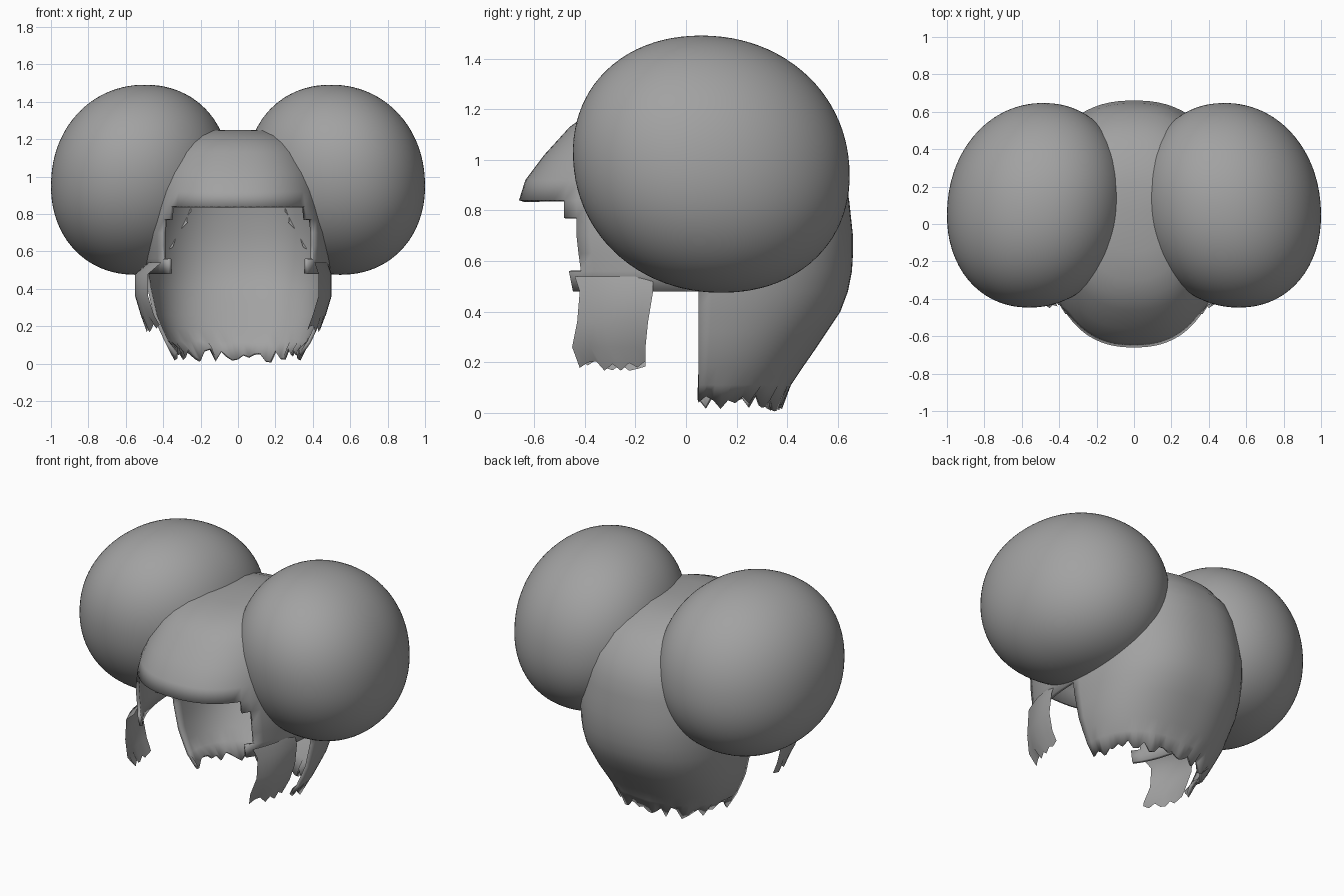
import bpy, bmesh, math, random

if "Cube" in bpy.data.objects:
    bpy.data.objects.remove(bpy.data.objects["Cube"])

random.seed(3)
grey = bpy.data.materials.new("hair_grey")
grey.diffuse_color = (0.36, 0.36, 0.36, 1)
grey.use_nodes = True
grey.node_tree.nodes["Principled BSDF"].inputs["Base Color"].default_value = grey.diffuse_color

# Head of hair: height, half width, front y, back y
ROWS = [(1.25, .03, .02, .08), (1.245, .18, -.15, .22), (1.22, .26, -.30, .32),
        (1.18, .33, -.39, .42), (1.13, .38, -.46, .50), (1.02, .44, -.56, .59),
        (.92, .465, -.635, .63), (.84, .48, -.66, .645), (.70, .50, -.66, .66),
        (.58, .50, -.64, .66), (.43, .49, -.60, .63), (.25, .45, -.5, .51),
        (.12, .395, -.43, .42), (.04, .34, -.4, .38)]
MID, POWER = .05, 2.4


def row_at(z):
    for a, b in zip(ROWS, ROWS[1:]):
        if a[0] >= z >= b[0]:
            t = (a[0] - z) / (a[0] - b[0])
            return [p + (q - p) * t for p, q in zip(a, b)]
    return ROWS[-1]


def inside_head(co, limit):
    if co.z > 1.25:
        return False
    _, hx, yf, yb = row_at(co.z)
    depth = (yb - MID) if co.y > MID else (MID - yf)
    return abs(co.x / hx) ** POWER + abs((co.y - MID) / depth) ** POWER < limit


def finish(bm, name):
    me = bpy.data.meshes.new(name)
    bm.to_mesh(me)
    bm.free()
    me.materials.append(grey)
    for p in me.polygons:
        p.use_smooth = True
    ob = bpy.data.objects.new(name, me)
    bpy.context.collection.objects.link(ob)
    return ob


# Head shell as stacked rounded rings with a ragged hem
SEG = 72
heights = [r[0] for r in ROWS[:8]] + [.77, .70, .63, .56, .48, .40, .32, .25, .18, .11, .04]
bm = bmesh.new()
rings = []
for i, z in enumerate(heights):
    _, hx, yf, yb = row_at(z)
    ring = []
    for k in range(SEG):
        a = 2 * math.pi * k / SEG
        s, c = math.sin(a), math.cos(a)
        r = (abs(s) ** POWER + abs(c) ** POWER) ** (-1 / POWER)
        y = MID + r * c * ((yb - MID) if c > 0 else (MID - yf))
        dz = random.uniform(-.035, .035) if i == len(heights) - 1 else 0
        ring.append(bm.verts.new((hx * r * s, y, z + dz)))
    rings.append(ring)
for r0, r1 in zip(rings, rings[1:]):
    for k in range(SEG):
        j = (k + 1) % SEG
        bm.faces.new((r0[k], r1[k], r1[j], r0[j]))
bm.faces.new(rings[0])
bmesh.ops.recalc_face_normals(bm, faces=bm.faces)
# open the face, and the gap at the ears
gone = []
for f in bm.faces:
    c = f.calc_center_median()
    front = -.50 if c.z > .74 else -.44
    if c.z < .84 and c.y < front or c.z < .48 and c.y < .05:
        gone.append(f)
bmesh.ops.delete(bm, geom=gone, context='FACES')
head = finish(bm, "head_hair")
mod = head.modifiers.new("thickness", 'SOLIDIFY')
mod.thickness = .02
mod.offset = -1

# Side puffs: full rounded balls, trimmed where they enter the head
P = 2.1
for side, name in ((1, "right_puff"), (-1, "left_puff")):
    bm = bmesh.new()
    bmesh.ops.create_icosphere(bm, subdivisions=5, radius=1)
    for v in bm.verts:
        n = v.co.copy()
        n *= sum(abs(t) ** P for t in n) ** (-1 / P)
        lean = -.025 * n.z - .04 * n.y
        v.co = (side * (.522 + lean + .475 * n.x),
                .10 + .545 * n.y - .04 * n.z, .983 + .508 * n.z)
    if side < 0:
        bmesh.ops.reverse_faces(bm, faces=bm.faces)
    bmesh.ops.delete(bm, context='FACES', geom=[
        f for f in bm.faces if all(inside_head(v.co, .97) for v in f.verts)])
    finish(bm, name)

# Side locks in front of the ears: height, x, front y, back y
LOCK = [(.54, .50, -.44, -.13), (.48, .52, -.42, -.13), (.36, .52, -.43, -.15),
        (.26, .49, -.45, -.16), (.19, .46, -.42, -.16)]
for side, name in ((1, "right_side_lock"), (-1, "left_side_lock")):
    bm = bmesh.new()
    n = 8
    grid = []
    for z, x, yf, yb in LOCK:
        row = []
        for k in range(n + 1):
            t = k / n
            bulge = .02 * math.sin(math.pi * t) - .07 * (1 - t) - .02
            if side < 0 and z < .5:
                bulge += .05
            dz = random.uniform(-.025, .02) if z < .2 else 0
            row.append(bm.verts.new((side * (x + bulge), yf + (yb - yf) * t, z + dz)))
        grid.append(row)
    for r0, r1 in zip(grid, grid[1:]):
        for k in range(n):
            q = (r0[k], r1[k], r1[k + 1], r0[k + 1])
            bm.faces.new(q if side > 0 else q[::-1])
    finish(bm, name)
